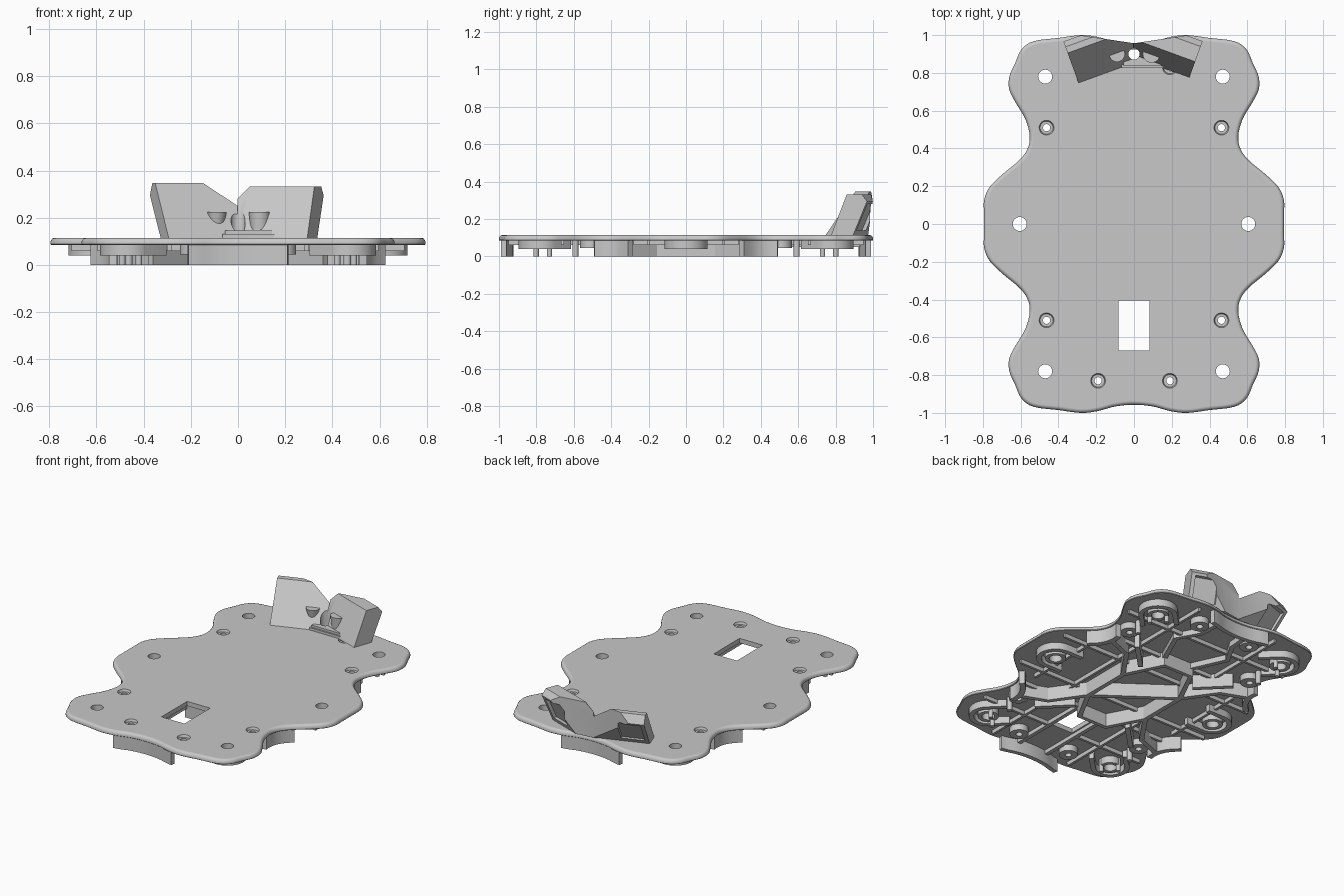
import bpy, bmesh, math
from mathutils import Vector, Matrix

if "Cube" in bpy.data.objects:
    bpy.data.objects.remove(bpy.data.objects["Cube"])

grey = bpy.data.materials.new("grey_plastic")
grey.diffuse_color = (0.58, 0.58, 0.58, 1)
grey.use_nodes = True
grey.node_tree.nodes["Principled BSDF"].inputs["Base Color"].default_value = grey.diffuse_color
TOP, UNDER = 0.115, 0.085


def finish(bm, name):
    bmesh.ops.recalc_face_normals(bm, faces=bm.faces)
    me = bpy.data.meshes.new(name)
    bm.to_mesh(me)
    bm.free()
    ob = bpy.data.objects.new(name, me)
    bpy.context.collection.objects.link(ob)
    me.materials.append(grey)
    return ob


def boolean(ob, other, op='DIFFERENCE'):
    m = ob.modifiers.new("cut", 'BOOLEAN')
    m.object, m.operation, m.solver = other, op, 'EXACT'
    bpy.context.view_layer.objects.active = ob
    bpy.ops.object.modifier_apply(modifier=m.name)
    bpy.data.objects.remove(other)


def smooth(ob):
    bpy.ops.object.select_all(action='DESELECT')
    ob.select_set(True)
    bpy.context.view_layer.objects.active = ob
    bpy.ops.object.shade_smooth_by_angle(angle=math.radians(30))


def cyl(bm, x, y, z0, z1, r0, r1=None, n=28):
    bmesh.ops.create_cone(bm, cap_ends=True, segments=n, radius1=r0, radius2=r0 if r1 is None else r1,
                          depth=z1 - z0, matrix=Matrix.Translation((x, y, (z0 + z1) / 2)))


def box(bm, x0, x1, y0, y1, z0, z1):
    bmesh.ops.create_cube(bm, size=1, matrix=Matrix.Translation(((x0 + x1) / 2, (y0 + y1) / 2, (z0 + z1) / 2))
                          @ Matrix.Diagonal((x1 - x0, y1 - y0, z1 - z0, 1)))


def normals(pts, closed):
    out, n = [], len(pts)
    for i in range(n):
        a = pts[i - 1] if closed or i else pts[i]
        b = pts[(i + 1) % n] if closed or i < n - 1 else pts[i]
        d = (b - a).normalized()
        out.append(Vector((d.y, -d.x)))
    return out


def wall(bm, pts, z0, th=0.022, closed=False, z1=0.09):
    """Upright wall of even thickness along a path."""
    pts = [Vector(p) for p in pts]
    rings = []
    for p, n in zip(pts, normals(pts, closed)):
        rings.append([bm.verts.new((*(p + n * s * th / 2), z)) for s, z in ((-1, z0), (1, z0), (1, z1), (-1, z1))])
    k = len(rings)
    for i in range(k if closed else k - 1):
        a, b = rings[i], rings[(i + 1) % k]
        for j in range(4):
            bm.faces.new((a[j], a[(j + 1) % 4], b[(j + 1) % 4], b[j]))
    if not closed:
        bm.faces.new(rings[0])
        bm.faces.new(rings[-1])


# Plate outline: one quarter, mirrored and smoothed, running clockwise
Q = [(0, .957), (.1, .966), (.19, .99), (.28, 1.0), (.4, .985), (.53, .968), (.595, .925), (.63, .85),
     (.66, .78), (.66, .71), (.625, .64), (.575, .555), (.552, .465), (.565, .395), (.61, .335),
     (.7, .26), (.765, .195), (.793, .13), (.795, .06)]
right = Q + [(x, -y) for x, y in reversed(Q)]
ctrl = [Vector(p) for p in right + [(-x, y) for x, y in reversed(right[1:-1])]]
outline = []
for i in range(len(ctrl)):
    a, b, c, d = (ctrl[(i + k) % len(ctrl)] for k in (-1, 0, 1, 2))
    for t in (0, .25, .5, .75):
        outline.append(.5 * (2 * b + (c - a) * t + (2 * a - 5 * b + 4 * c - d) * t * t
                             + (3 * b - a - 3 * c + d) * t ** 3))
inward = normals(outline, True)

# Plate with rounded rim
bm = bmesh.new()
rings = []
for off, z in ((.007, UNDER), (.003, UNDER), (0, .088), (0, .096), (.003, .105), (.009, .112), (.017, TOP), (.021, TOP)):
    rings.append([bm.verts.new((*(p + n * off), z)) for p, n in zip(outline, inward)])
for r, s in zip(rings, rings[1:]):
    for i in range(len(r)):
        j = (i + 1) % len(r)
        bm.faces.new((r[i], r[j], s[j], s[i]))
bm.faces.new(rings[0])
bm.faces.new(rings[-1])
plate = finish(bm, "base_plate")

# Mounting holes, screw holes, window
corners = [(sx * .47, sy * .78) for sx in (1, -1) for sy in (1, -1)]
mounts = corners + [(.605, 0), (-.605, 0)]
screws = [(sx * x, sy * y) for x, y in ((.463, .51), (.19, .83)) for sx in (1, -1) for sy in (1, -1)]
bm = bmesh.new()
for x, y in mounts:
    cyl(bm, x, y, -.1, .3, .037)
for x, y in screws:
    cyl(bm, x, y, -.1, .3, .019)
cyl(bm, 0, .9, -.1, .3, .03)
box(bm, -.083, .083, -.67, -.405, -.1, .3)
boolean(plate, finish(bm, "hole_cutter"))
bm = bmesh.new()
for x, y in screws:
    cyl(bm, x, y, .1, .14, .034, .048)
boolean(plate, finish(bm, "countersink_cutter"))
smooth(plate)

# Skirt walls hanging under the concave notches
bm = bmesh.new()
for s in (1, -1):
    for t in (1, -1):
        run = [p + n * .025 for p, n in zip(outline, inward) if p.x * s > .5 and .3 < p.y * t < .5]
        wall(bm, run, 0, .034)
    edge = sorted((p for p in outline if abs(p.x) < .215 and p.y * s > .9), key=lambda p: p.x)
    wall(bm, [p - Vector((0, s * .02)) for p in edge], 0, .028)
smooth(finish(bm, "notch_skirts"))

# Horseshoe housings, tubes and posts under the mounting holes
bm = bmesh.new()
for x, y in mounts:
    c = Vector((x, y))
    out = Vector((1 if x > 0 else -1, 0 if y == 0 else (1 if y > 0 else -1))).normalized()
    side = Vector((-out.y, out.x))
    arc = [c + out * .1 * math.cos(a) + side * .1 * math.sin(a)
           for a in (math.radians(-90 + 12 * k) for k in range(16))]
    wall(bm, [arc[0] - out * .12] + arc + [arc[-1] - out * .12], .04, .03)
    wall(bm, [c + Vector((math.cos(k * math.tau / 24), math.sin(k * math.tau / 24))) * .05
              for k in range(24)], .04, .024, True)
    if y:
        for k in (-1, 1):
            q = c + side * k * .05 - out * .02
            cyl(bm, q.x, q.y, 0, .09, .014, n=16)
for x, y in screws:
    wall(bm, [(x + .038 * math.cos(k * math.tau / 24), y + .038 * math.sin(k * math.tau / 24))
              for k in range(24)], .045, .036, True)
    if abs(y) < .6:
        cyl(bm, x, y * 1.16, 0, .09, .016, n=16)
smooth(finish(bm, "mount_housings"))

# Tall central frame and arms
bm = bmesh.new()
hexa = [(.1, .4), (.22, .16), (.22, -.16), (.1, -.38), (-.1, -.38), (-.22, -.16), (-.22, .16), (-.1, .4)]
wall(bm, hexa, 0, .03, True)
wall(bm, [(-.22, .16), (.22, -.16)], 0, .03)
for s in (1, -1):
    wall(bm, [(s * .1, .4), (s * .2, .62), (s * .12, .76), (s * .11, .93)], .05, .03)
    wall(bm, [(s * .105, -.39), (s * .105, -.93)], .06, .025)
    for t in (1, -1):
        wall(bm, [(s * .22, t * .16), (s * .36, t * .36), (s * .54, t * .43)], 0, .03)
        wall(bm, [(s * .2, t * .3), (s * .37, t * .47)], 0, .03)
finish(bm, "central_frame")

# Lattice of shallow ribs
bm = bmesh.new()
for s in (1, -1):
    for x, e in ((.29, .95), (.53, .28)):
        wall(bm, [(s * x, -e), (s * x, e)], .06, .016)
    for y in (.2, .38, .66):
        e = min(p.x for p in outline if p.x > .4 and abs(p.y - y) < .04) - .03
        for t in (1, -1):
            wall(bm, [(t * .1, s * y), (t * e, s * y)], .06, .016)
        if s > 0 or y < .3:
            wall(bm, [(-.1, s * y), (.1, s * y)], .06, .016)
finish(bm, "rib_lattice")


# Angled panel blocks on the back edge
def prism(s, y0, prof, u0, u1):
    bm = bmesh.new()
    u, n = Vector((-s * .94, .342)), Vector((s * .342, .94))
    ends = [[bm.verts.new((*(Vector((s * .293, y0)) + u * k + n * d), z)) for d, z in prof] for k in (u0, u1)]
    m = len(prof)
    for i in range(m):
        bm.faces.new((ends[0][i], ends[0][(i + 1) % m], ends[1][(i + 1) % m], ends[1][i]))
    bm.faces.new(ends[0])
    bm.faces.new(ends[1])
    return bm


def panel(s, y0, lean, depth, foot, top, a, name):
    bm = prism(s, y0, [(0, .112), (lean, top), (depth - .03, top), (depth, .295), (foot, .112)], 0, .6)
    for co, no in (((-s * .002, 0, 0), (-s, 0, 0)),
                   ((0, 0, .283), (-s * (top - .283), 0, a)),
                   ((0, .957, 0), (-s * .04, .27, 0))):
        bmesh.ops.bisect_plane(bm, geom=bm.verts[:] + bm.edges[:] + bm.faces[:], plane_co=co,
                               plane_no=Vector(no).normalized(), clear_outer=True)
        bmesh.ops.holes_fill(bm, edges=[e for e in bm.edges if e.is_boundary], sides=0)
    ob = finish(bm, name)
    # shallow recess in the rear face
    d = [foot + (depth - foot) * (z - .112) / .183 - .022 for z in (.14, .28)]
    boolean(ob, finish(prism(s, y0, [(d[0], .14), (d[1], .28), (.5, .28), (.5, .14)], .025, .17), "hollow"))
    return ob


block = panel(-1, .745, .17, .235, .1, .347, .13, "rear_panels")
boolean(block, panel(1, .775, .09, .205, .125, .332, .05, "rear_panel_right"), 'UNION')

# Small cups and step on the panels, then the vertical bolt hole
for x, y, z0, r0, r1 in ((-.09, .9, .165, .028, .042), (.092, .9, .15, .039, .046)):
    bm = bmesh.new()
    cyl(bm, x, y, z0, .225, r0, r1)
    boolean(block, finish(bm, "cup"), 'UNION')
for x0, x1, y0, z1 in ((-.065, .155, .827, .131), (-.055, .145, .837, .145)):
    bm = bmesh.new()
    box(bm, x0, x1, y0, .93, .112, z1)
    boolean(block, finish(bm, "step"), 'UNION')
bm = bmesh.new()
cyl(bm, 0, .9, .05, .5, .03)
boolean(block, finish(bm, "bolt_cutter"))
smooth(block)
